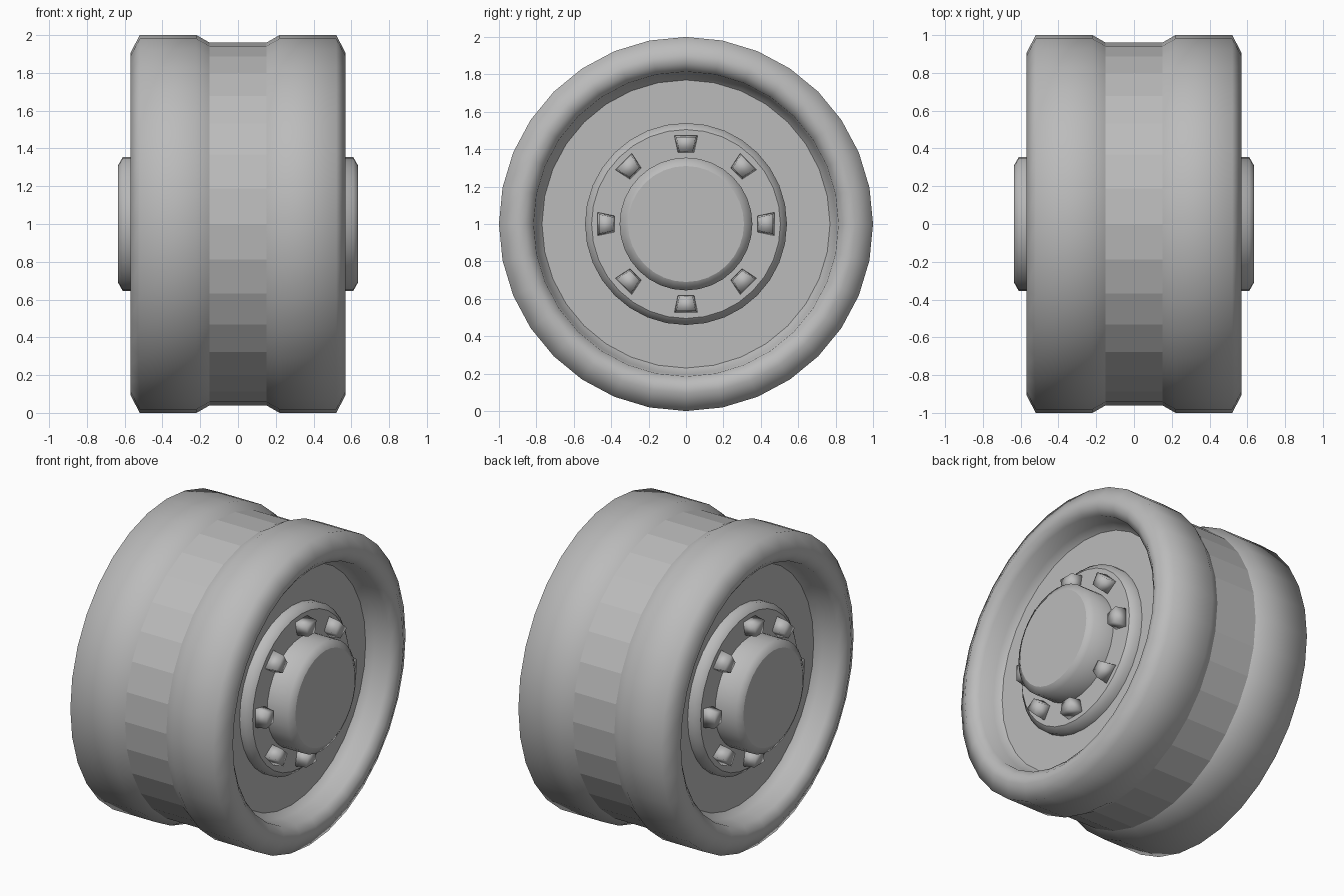
import bpy
import bmesh
from math import sin, cos, tau
from mathutils import Vector

if "Cube" in bpy.data.objects:
    bpy.data.objects.remove(bpy.data.objects["Cube"])

SIDES = 32
CENTRE = Vector((0, 0, 1))

grey = bpy.data.materials.new("grey")
grey.use_nodes = True
grey.diffuse_color = (0.5, 0.5, 0.5, 1)
grey.node_tree.nodes["Principled BSDF"].inputs["Base Color"].default_value = grey.diffuse_color


def radial(x, r, angle):
    """Point at radius r around the axle."""
    return CENTRE + Vector((x, r * sin(angle), r * cos(angle)))


def finish(name, bm, is_smooth):
    bmesh.ops.recalc_face_normals(bm, faces=bm.faces)
    for face in bm.faces:
        face.smooth = is_smooth(face)
    mesh = bpy.data.meshes.new(name)
    bm.to_mesh(mesh)
    bm.free()
    mesh.materials.append(grey)
    obj = bpy.data.objects.new(name, mesh)
    bpy.context.collection.objects.link(obj)
    return obj


def lathe(name, profile, is_smooth):
    """Turn an (x, radius) profile around the axle and cap both ends."""
    bm = bmesh.new()
    rings = [[bm.verts.new(radial(x, r, tau * i / SIDES)) for i in range(SIDES)]
             for x, r in profile]
    for a, b in zip(rings, rings[1:]):
        for i in range(SIDES):
            j = (i + 1) % SIDES
            bm.faces.new((a[i], a[j], b[j], b[i]))
    bm.faces.new(rings[0])
    bm.faces.new(rings[-1])
    return finish(name, bm, is_smooth)


def not_cap(face):
    return len(face.verts) == 4


def not_cap_or_band(face):
    return not_cap(face) and abs(face.calc_center_median().x) > 0.01


# Wheel body: faceted centre band, rounded shoulders, dished side discs
half = [(0.15, 0.96), (0.22, 1.0), (0.52, 1.0), (0.57, 0.905), (0.565, 0.86),
        (0.53, 0.815), (0.43, 0.805), (0.39, 0.77)]
lathe("wheel_body", [(-x, r) for x, r in reversed(half)] + half, not_cap_or_band)

for side, sign in (("left", 1), ("right", -1)):
    # Raised ring and hub cap
    lathe(side + "_hub_ring",
          [(sign * x, r) for x, r in ((0.36, 0.54), (0.43, 0.54), (0.46, 0.505))], not_cap)
    lathe(side + "_hub_cap",
          [(sign * x, r) for x, r in ((0.4, 0.355), (0.61, 0.355), (0.635, 0.31))], not_cap)

    # Eight wedge-shaped bolts around the hub
    for n in range(8):
        bm = bmesh.new()
        bmesh.ops.create_cube(bm, size=1)
        turn = tau * n / 8
        out = Vector((0, sin(turn), cos(turn)))
        across = Vector((0, cos(turn), -sin(turn)))
        for v in bm.verts:
            top = v.co.x > 0
            taper = 0.8 if top else 1
            width = 0.13 if v.co.z > 0 else 0.09
            v.co = (CENTRE + Vector((sign * (0.535 if top else 0.44), 0, 0))
                    + out * (0.427 + v.co.z * 0.095 * taper)
                    + across * v.co.y * width * taper)
        finish(f"{side}_bolt_{n + 1}", bm, lambda face: True)
